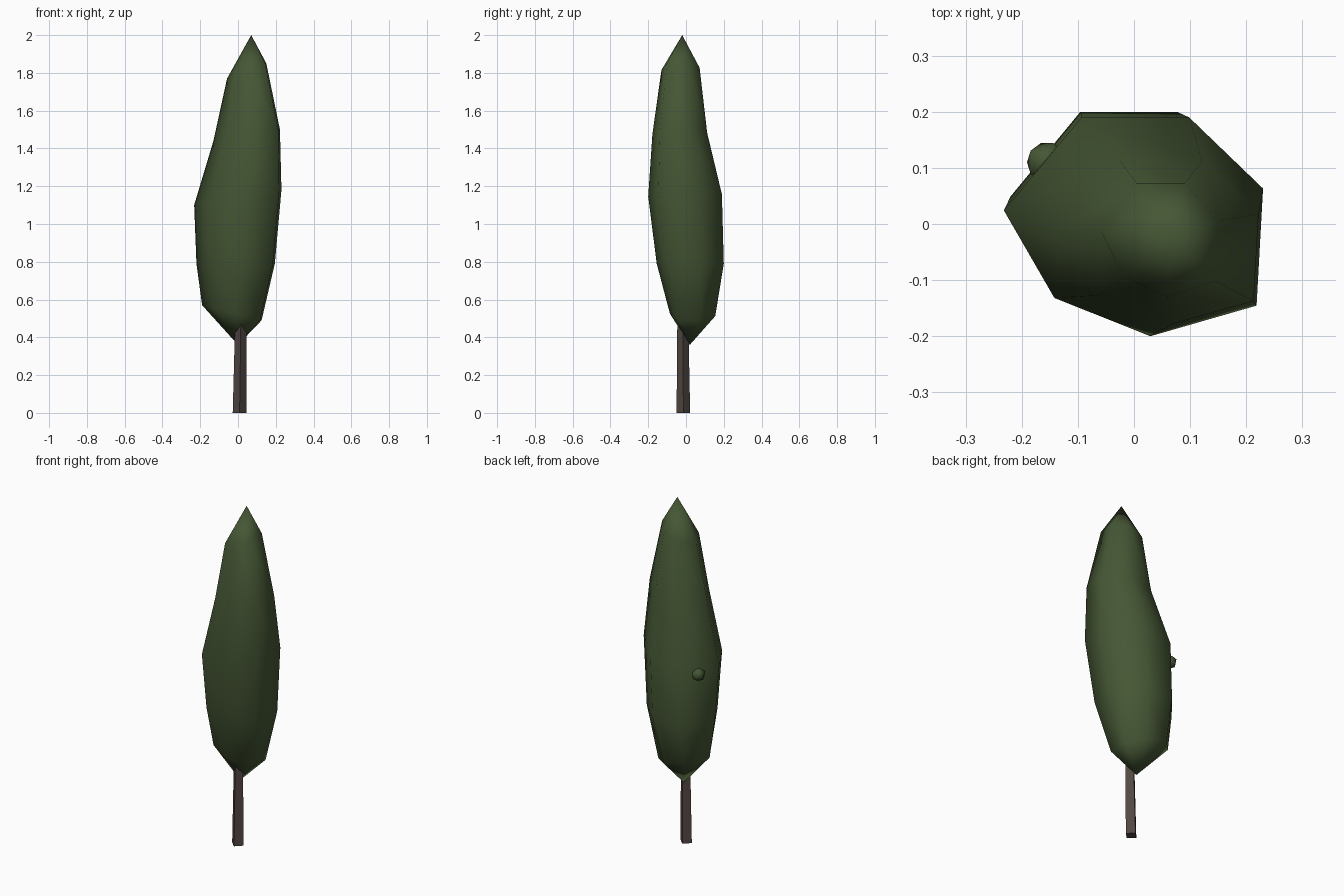
import bpy, bmesh
from mathutils import Matrix

if "Cube" in bpy.data.objects:
    bpy.data.objects.remove(bpy.data.objects["Cube"])


def material(name, rgb):
    m = bpy.data.materials.new(name)
    m.diffuse_color = (*rgb, 1)
    m.use_nodes = True
    m.node_tree.nodes["Principled BSDF"].inputs["Base Color"].default_value = m.diffuse_color
    return m


def finish(bm, name, mat, smooth):
    bmesh.ops.recalc_face_normals(bm, faces=bm.faces)
    mesh = bpy.data.meshes.new(name)
    bm.to_mesh(mesh)
    bm.free()
    mesh.materials.append(mat)
    for p in mesh.polygons:
        p.use_smooth = smooth
    ob = bpy.data.objects.new(name, mesh)
    bpy.context.collection.objects.link(ob)
    return ob


def loft(name, section, rings, mat, bottom=None, top=None, smooth=False):
    """Skin a unit section through rings (z, tilt, xmin, xmax, ymin, ymax)."""
    bm = bmesh.new()
    loops = []
    for z, tilt, x0, x1, y0, y1 in rings:
        loops.append([bm.verts.new(((x0 + x1) / 2 + u * (x1 - x0) / 2,
                                    (y0 + y1) / 2 + v * (y1 - y0) / 2,
                                    z + tilt * u)) for u, v in section])
    n = len(section)
    for a, b in zip(loops, loops[1:]):
        for i in range(n):
            j = (i + 1) % n
            bm.faces.new((a[i], a[j], b[j], b[i]))
    for loop, tip in ((loops[0], bottom), (loops[-1], top)):
        if tip:
            t = bm.verts.new(tip)
            for i in range(n):
                bm.faces.new((loop[i], loop[(i + 1) % n], t))
        else:
            bm.faces.new(loop)
    return finish(bm, name, mat, smooth)


green = material("leaf_green", (0.06, 0.095, 0.035))
brown = material("bark_brown", (0.085, 0.065, 0.055))

# Trunk: slim tapered four-sided post
diamond = [(1, 0), (0, 1), (-1, 0), (0, -1)]
loft("trunk", diamond,
     [(0, 0, -0.028, 0.045, -0.05, 0.022),
      (0.6, 0, -0.012, 0.045, -0.045, 0.01)], brown)

# Foliage: irregular seven-sided spindle
heptagon = [(0.43, 1), (1, 0.35), (0.95, -0.72), (0.13, -1),
            (-0.61, -0.65), (-1, 0.15), (-0.4, 1)]
loft("foliage", heptagon,
     [(0.53, -0.04, -0.19, 0.125, -0.085, 0.155),
      (0.79, 0, -0.22, 0.195, -0.155, 0.20),
      (1.14, 0.04, -0.232, 0.23, -0.20, 0.19),
      (1.47, 0.03, -0.13, 0.222, -0.178, 0.112),
      (1.81, 0.04, -0.058, 0.15, -0.13, 0.072)],
     green, bottom=(0.0, 0.02, 0.36), top=(0.07, -0.02, 2.0), smooth=True)

# Small leaf bump on the back left
bm = bmesh.new()
bmesh.ops.create_icosphere(bm, subdivisions=1, radius=0.04,
                           matrix=Matrix.Translation((-0.155, 0.11, 1.07)))
finish(bm, "leaf_bump", green, True)
